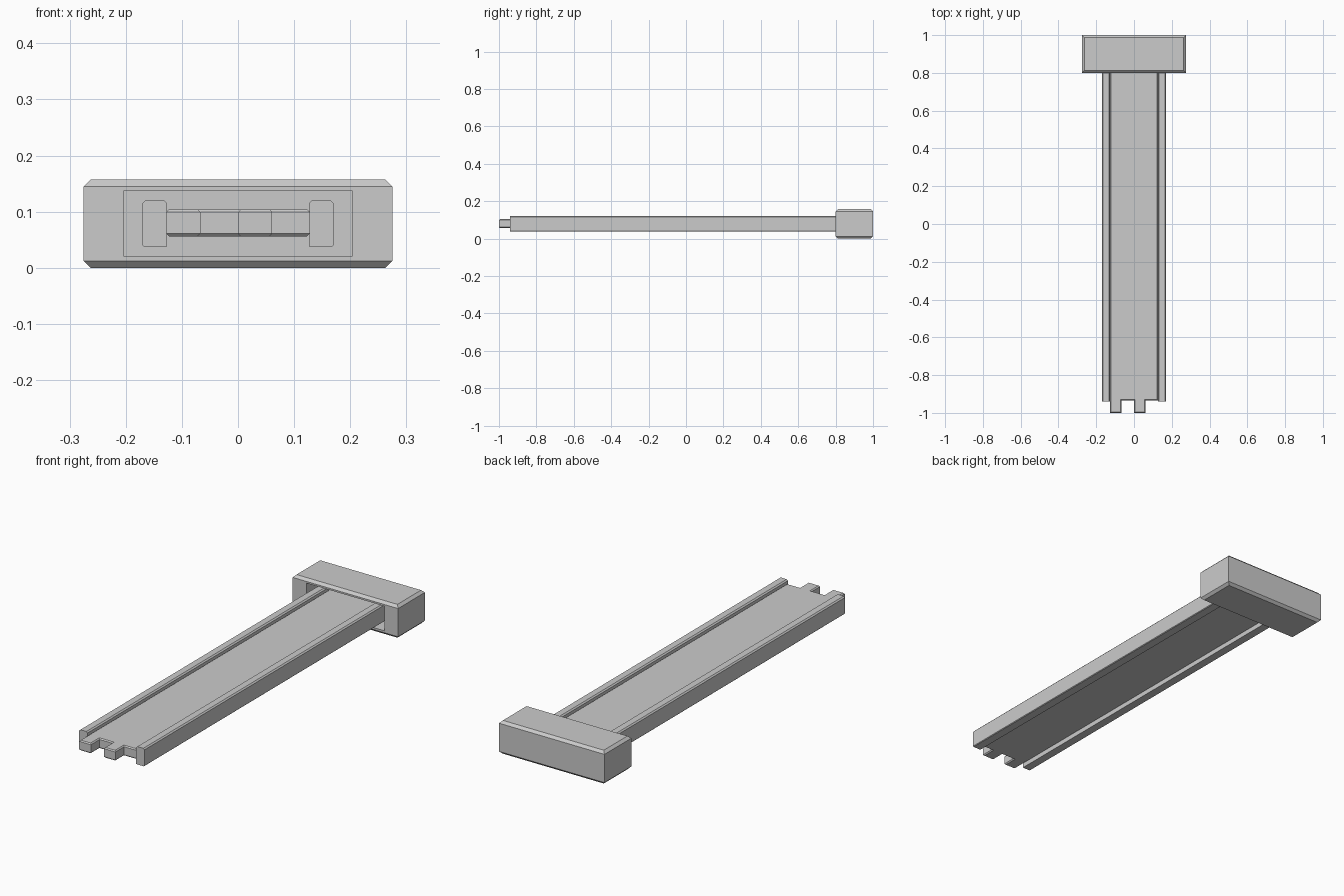
import bpy, bmesh
from mathutils import Vector

if "Cube" in bpy.data.objects:
    bpy.data.objects.remove(bpy.data.objects["Cube"])


def finish(name, bm):
    bmesh.ops.recalc_face_normals(bm, faces=bm.faces)
    mesh = bpy.data.meshes.new(name)
    bm.to_mesh(mesh)
    bm.free()
    obj = bpy.data.objects.new(name, mesh)
    bpy.context.collection.objects.link(obj)
    return obj


def extrude_outline(points, direction):
    bm = bmesh.new()
    face = bm.faces.new([bm.verts.new(p) for p in points])
    ext = bmesh.ops.extrude_face_region(bm, geom=[face])
    verts = [g for g in ext["geom"] if isinstance(g, bmesh.types.BMVert)]
    bmesh.ops.translate(bm, verts=verts, vec=direction)
    bmesh.ops.recalc_face_normals(bm, faces=bm.faces)
    return bm


def slab(outline, z0, z1, chamfer):
    """Upright slab with chamfered top and bottom rims."""
    bm = extrude_outline([(x, y, z0) for x, y in outline], Vector((0, 0, z1 - z0)))
    rims = [e for e in bm.edges if abs(e.verts[0].co.z - e.verts[1].co.z) < 1e-5]
    bmesh.ops.bevel(bm, geom=rims, offset=chamfer, segments=1,
                    profile=0.5, affect='EDGES')
    return bm


# Head block with a rectangular socket in its front face
bm = slab([(-.275, .8), (.275, .8), (.275, 1), (-.275, 1)], 0, .157, .012)
bm.normal_update()
front = max((f for f in bm.faces if f.normal.y < -.99), key=lambda f: f.calc_area())
bmesh.ops.inset_individual(bm, faces=[front], thickness=.02)
for v in front.verts:
    v.co.x = .204 if v.co.x > 0 else -.204
    v.co.z = .137 if v.co.z > .078 else .021
ext = bmesh.ops.extrude_face_region(bm, geom=[front])
bmesh.ops.translate(bm, vec=(0, .15, 0),
                    verts=[g for g in ext["geom"] if isinstance(g, bmesh.types.BMVert)])
if front.is_valid:
    bmesh.ops.delete(bm, geom=[front], context='FACES_ONLY')
finish("head_block", bm)

# Flat plate with two locking tabs at the free end
plate = [(-.128, -1), (-.067, -1), (-.067, -.935), (0, -.935), (0, -1),
         (.061, -1), (.061, -.935), (.128, -.935), (.128, .95), (-.128, .95)]
finish("strap_plate", slab(plate, .056, .104, .005))

# Side rails with chamfered long edges
c = .006
for side, name in ((-1, "left_rail"), (1, "right_rail")):
    profile = [(.127, .037), (.17 - c / 2, .037), (.17, .037 + c / 2), (.17, .121 - c),
               (.17 - c, .121), (.127 + c, .121), (.127, .121 - c)]
    bm = extrude_outline([(side * x, -.94, z) for x, z in profile], Vector((0, 1.89, 0)))
    finish(name, bm)
